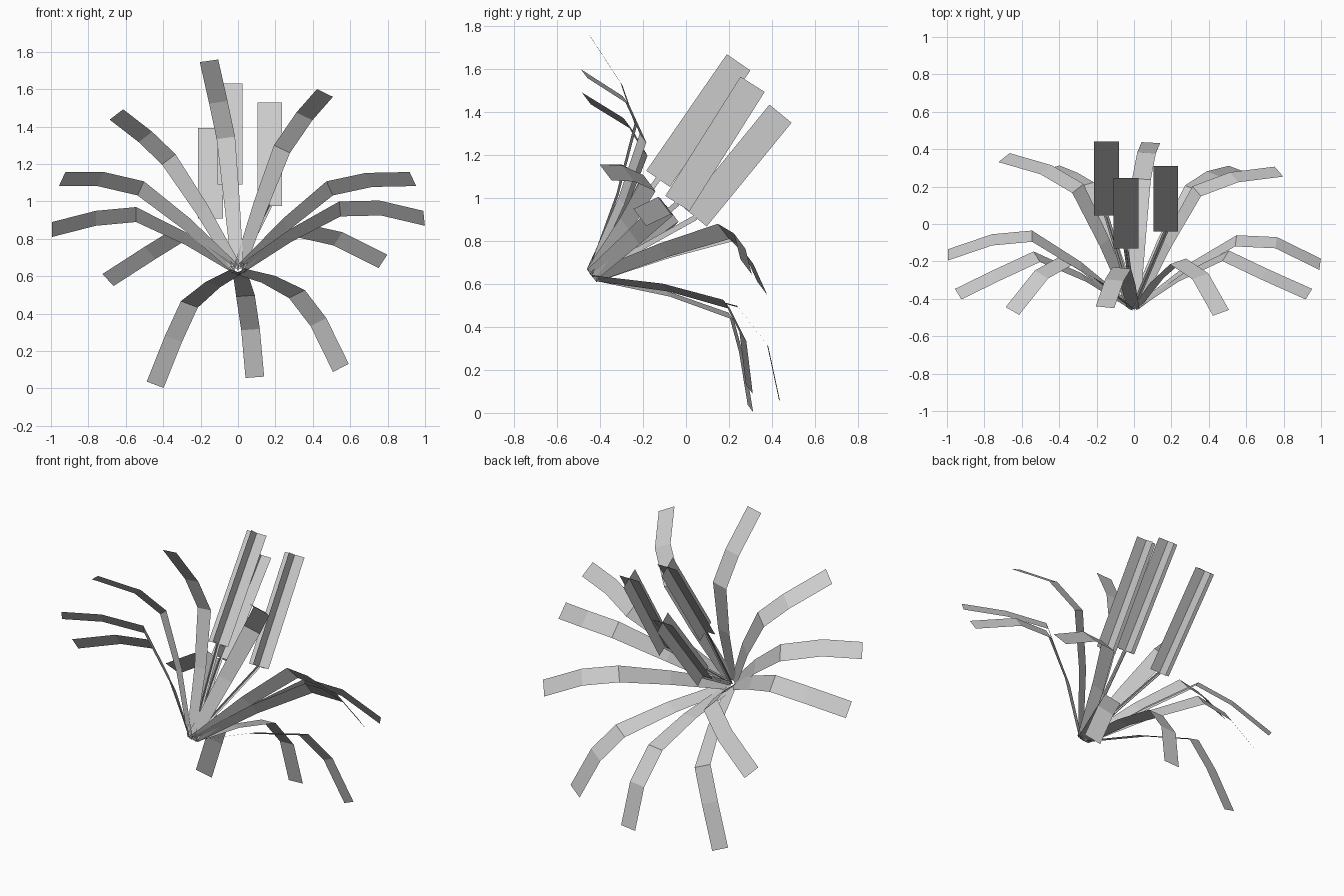
import bpy
from mathutils import Vector as V

if "Cube" in bpy.data.objects:
    bpy.data.objects.remove(bpy.data.objects["Cube"])

ROOT = V((0, -0.44, 0.64))
LEAF_AXIS = V((0, 0.8, 0.6)).normalized()


def add_mesh(name, verts, faces):
    me = bpy.data.meshes.new(name)
    me.from_pydata([tuple(v) for v in verts], [], faces)
    ob = bpy.data.objects.new(name, me)
    bpy.context.collection.objects.link(ob)
    return ob


def ribbon(name, points, widths, side):
    """Flat strip of quads through points, widened along side."""
    verts = []
    for p, w in zip(points, widths):
        verts += [p - side * w / 2, p + side * w / 2]
    faces = [(2*i, 2*i + 1, 2*i + 3, 2*i + 2) for i in range(len(points) - 1)]
    return add_mesh(name, verts, faces)


def crossed_planes(name, a, b, wa, wb):
    """Two strips crossing at right angles along a-b."""
    d = (b - a).normalized()
    s1 = (V((1, 0, 0)) - d * d.x).normalized()
    verts, faces = [], []
    for s in (s1, d.cross(s1)):
        n = len(verts)
        verts += [a - s*wa/2, a + s*wa/2, b + s*wb/2, b - s*wb/2]
        faces.append((n, n + 1, n + 2, n + 3))
    return add_mesh(name, verts, faces)


# Drooping leaves: shoulder, bend and tip centre of each
leaves = [
    ((-.065, -.235, 1.34), (-.105, -.30, 1.53), (-.155, -.445, 1.752)),
    ((.235, -.20, 1.28), (.355, -.28, 1.455), (.465, -.475, 1.58)),
    ((-.37, -.20, 1.225), (-.495, -.27, 1.345), (-.65, -.465, 1.465)),
    ((-.52, -.175, 1.07), (-.735, -.275, 1.12), (-.94, -.375, 1.12)),
    ((.49, -.17, 1.07), (.70, -.27, 1.115), (.935, -.375, 1.12)),
    ((-.545, -.065, .93), (-.76, -.085, .91), (-.995, -.165, .85)),
    ((.545, -.09, .96), (.76, -.10, .965), (.995, -.215, .91)),
    ((-.30, .19, .83), (-.47, .29, .725), (-.695, .355, .58)),
    ((.335, .175, .845), (.535, .25, .80), (.775, .28, .68)),
    ((-.26, .21, .45), (-.345, .26, .265), (-.443, .30, .02)),
    ((.04, .24, .495), (.067, .38, .315), (.09, .435, .06)),
    ((.315, .19, .505), (.43, .265, .355), (.55, .295, .11)),
]
for i, pts in enumerate(leaves):
    shoulder, bend, tip = map(V, pts)
    out = tip - ROOT
    out = (out - LEAF_AXIS * out.dot(LEAF_AXIS)).normalized()
    base = ROOT + out * 0.02
    mid = (base + shoulder) / 2 + LEAF_AXIS * 0.03
    ribbon(f"leaf_{i + 1}", [base, mid, shoulder, bend, tip],
           [.065, .085, .1, .1, .1], LEAF_AXIS.cross(out))

# Seed heads on thin stalks, each made of crossed planes
heads = [
    ((-.148, .045, .91), (-.148, .44, 1.393)),
    ((-.043, -.13, 1.09), (-.043, .245, 1.632)),
    ((.17, -.04, .975), (.17, .31, 1.53)),
]
for i, (a, b) in enumerate(heads):
    crossed_planes(f"seed_head_{i + 1}", V(a), V(b), .133, .133)
    crossed_planes(f"stalk_{i + 1}", ROOT, V(a), .025, .025)
